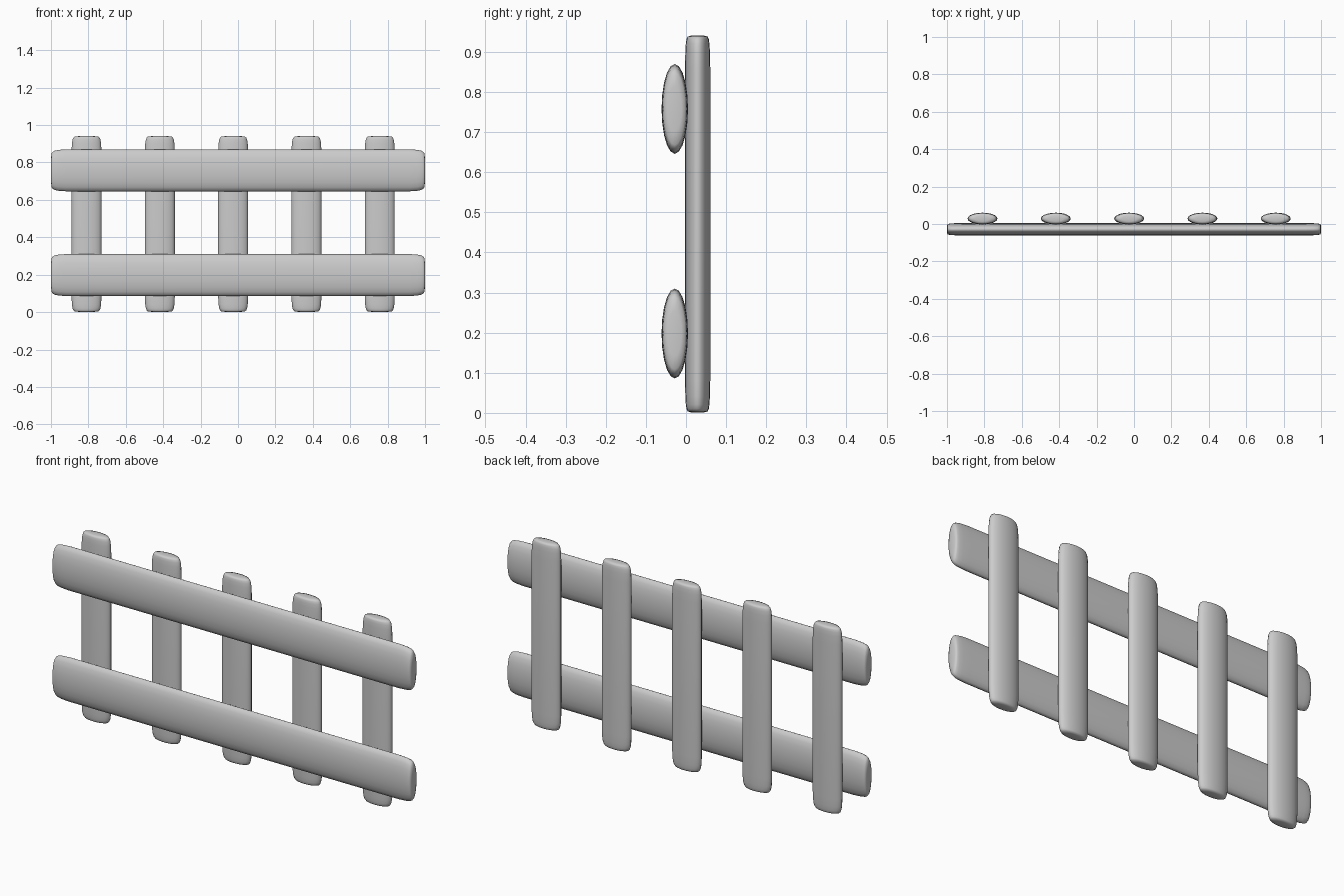
import bpy, bmesh, math
from mathutils import Matrix, Vector

cube = bpy.data.objects.get("Cube")
if cube:
    bpy.data.objects.remove(cube, do_unlink=True)

grey = bpy.data.materials.new("plain_grey")
grey.use_nodes = True
grey.diffuse_color = (0.6, 0.6, 0.6, 1)
grey.node_tree.nodes["Principled BSDF"].inputs["Base Color"].default_value = (0.6, 0.6, 0.6, 1)

SIDES = 20
# Softened end: distance from the tip, section scale
END = [(0, 0.5), (0.003, 0.8), (0.009, 0.88), (0.02, 0.935), (0.04, 0.975), (0.08, 1.0)]


def plank(name, length, width, depth, matrix):
    """Elliptical plank along local z, wide in x, with softened blunt ends."""
    half = length / 2
    stations = [(-half + d, s) for d, s in END]
    stations += [(half - d, s) for d, s in reversed(END)]
    bm = bmesh.new()
    rings = []
    for z, s in stations:
        ring = []
        for i in range(SIDES):
            a = math.tau * i / SIDES
            ring.append(bm.verts.new((math.cos(a) * s * width / 2,
                                      math.sin(a) * s * depth / 2, z)))
        rings.append(ring)
    for low, high in zip(rings, rings[1:]):
        for i in range(SIDES):
            j = (i + 1) % SIDES
            bm.faces.new((low[i], low[j], high[j], high[i]))
    bm.faces.new(list(reversed(rings[0])))
    bm.faces.new(rings[-1])
    bm.transform(matrix)
    bmesh.ops.recalc_face_normals(bm, faces=bm.faces)
    for face in bm.faces:
        face.smooth = True
    mesh = bpy.data.meshes.new(name)
    bm.to_mesh(mesh)
    bm.free()
    mesh.materials.append(grey)
    obj = bpy.data.objects.new(name, mesh)
    bpy.context.collection.objects.link(obj)


# Upright slats behind the rails
for i in range(5):
    x = -0.81 + i * 0.392
    plank(f"slat_{i + 1}", 0.94, 0.16, 0.063,
          Matrix.Translation(Vector((x, 0.029, 0.471))))

# Two horizontal rails across the front
sideways = Matrix.Rotation(math.pi / 2, 4, "Y")
for name, z in (("lower_rail", 0.198), ("upper_rail", 0.758)):
    plank(name, 2.0, 0.224, 0.066,
          Matrix.Translation(Vector((0, -0.028, z))) @ sideways)
